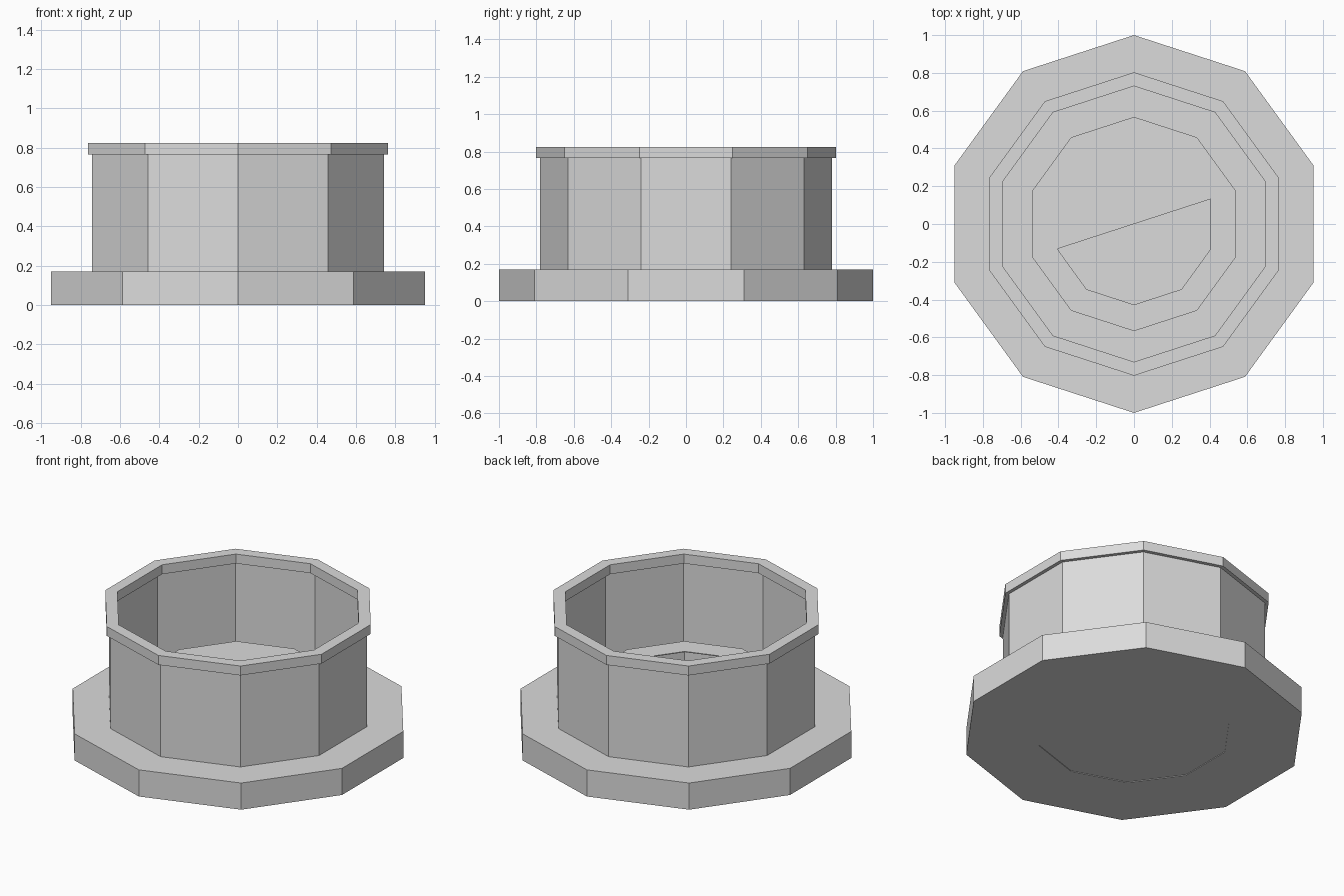
import bpy, bmesh
from math import sin, cos, radians

cube = bpy.data.objects.get("Cube")
if cube:
    bpy.data.objects.remove(cube, do_unlink=True)

SIDES = 10
STEP = 360 / SIDES

grey = bpy.data.materials.new("light_grey")
grey.use_nodes = True
grey.diffuse_color = (0.71, 0.71, 0.71, 1)
grey.node_tree.nodes["Principled BSDF"].inputs["Base Color"].default_value = (0.71, 0.71, 0.71, 1)


def finish(name, bm):
    bmesh.ops.recalc_face_normals(bm, faces=bm.faces)
    mesh = bpy.data.meshes.new(name)
    bm.to_mesh(mesh)
    bm.free()
    mesh.materials.append(grey)
    obj = bpy.data.objects.new(name, mesh)
    bpy.context.collection.objects.link(obj)
    return obj


def point(radius, angle, z):
    a = radians(angle)
    return (radius * cos(a), radius * sin(a), z)


def ring(name, section):
    """Sweep a closed (radius, z) section round ten corners, one on the y axis."""
    bm = bmesh.new()
    loops = [[bm.verts.new(point(r, 90 + STEP * i, z)) for r, z in section]
             for i in range(SIDES)]
    for i, a in enumerate(loops):
        b = loops[(i + 1) % SIDES]
        for j in range(len(section)):
            k = (j + 1) % len(section)
            bm.faces.new((a[j], b[j], b[k], a[k]))
    return finish(name, bm)


def box_section(inner, outer, low, high):
    return [(inner, low), (outer, low), (outer, high), (inner, high)]


def plate(name, radius, low, high, start, corners):
    """Flat plate through the given number of polygon corners."""
    bm = bmesh.new()
    face = bm.faces.new([bm.verts.new(point(radius, start + STEP * i, low))
                         for i in range(corners)])
    side = bmesh.ops.extrude_face_region(bm, geom=[face], use_keep_orig=True)
    top = [v for v in side["geom"] if isinstance(v, bmesh.types.BMVert)]
    bmesh.ops.translate(bm, verts=top, vec=(0, 0, high - low))
    return finish(name, bm)


# Wide foot, thin upright wall and a lip that projects both ways
ring("base_flange", box_section(0.567, 1, 0, 0.17))
ring("wall", box_section(0.776, 0.78, 0.17, 0.765))
ring("rim", box_section(0.73, 0.803, 0.765, 0.825))

# Hollow inner drum: thin side and top border in one section
ring("inner_drum", [(0.562, 0.004), (0.567, 0.004), (0.567, 0.345),
                    (0.427, 0.345), (0.427, 0.34), (0.562, 0.34)])
plate("drum_floor", 0.562, 0.004, 0.009, 90, SIDES)

# Lid over the back half of the drum opening
plate("half_lid", 0.427, 0.34, 0.345, 18, SIDES // 2 + 1)
